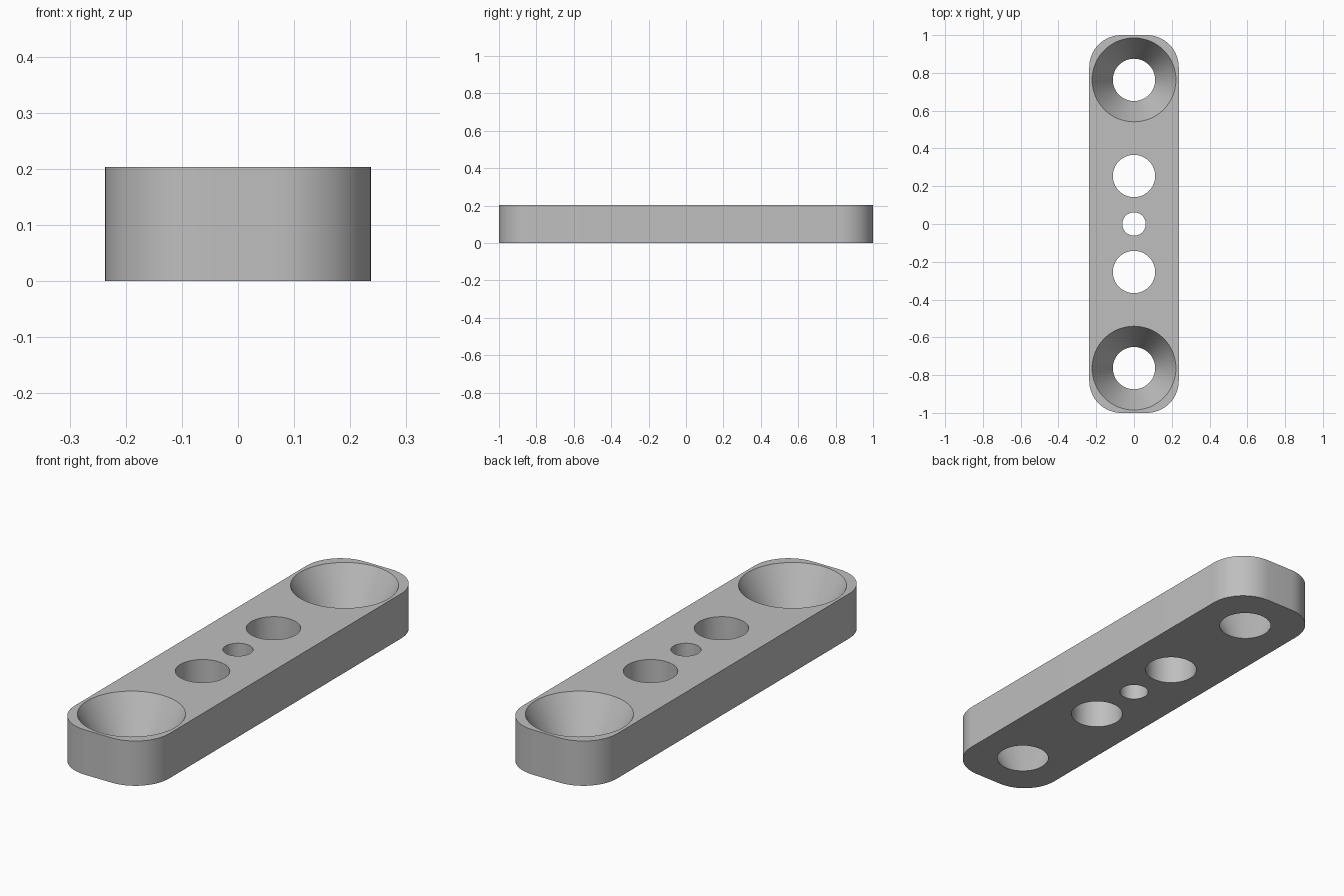
import bpy
import bmesh
from math import cos, sin, pi, radians
from mathutils import Matrix

cube = bpy.data.objects.get("Cube")
if cube:
    bpy.data.objects.remove(cube, do_unlink=True)

HALF_X, HALF_Y, HEIGHT = 0.237, 1.0, 0.203
CORNER, STEPS = 0.17, 16
HOLE_R, SINK_R, PIN_R = 0.112, 0.222, 0.062
OVER = 0.05  # how far cutters reach past the plate

grey = bpy.data.materials.new("plain grey")
grey.use_nodes = True
colour = (0.52, 0.52, 0.52, 1)
grey.diffuse_color = colour
grey.node_tree.nodes["Principled BSDF"].inputs["Base Color"].default_value = colour


def make_object(name, bm):
    bmesh.ops.recalc_face_normals(bm, faces=bm.faces)
    mesh = bpy.data.meshes.new(name)
    bm.to_mesh(mesh)
    bm.free()
    mesh.materials.append(grey)
    obj = bpy.data.objects.new(name, mesh)
    bpy.context.collection.objects.link(obj)
    return obj


def add_cutter(bm, y, bottom_r, top_r):
    # Continue the hole's slope beyond both faces of the plate
    extra = (top_r - bottom_r) * OVER / HEIGHT
    bmesh.ops.create_cone(
        bm, cap_ends=True, segments=64,
        radius1=bottom_r - extra, radius2=top_r + extra,
        depth=HEIGHT + 2 * OVER,
        matrix=Matrix.Translation((0, y, HEIGHT / 2)))


# Rounded bar
bm = bmesh.new()
outline = []
for quarter, (sx, sy) in enumerate(((1, 1), (-1, 1), (-1, -1), (1, -1))):
    for i in range(STEPS + 1):
        a = (quarter + i / STEPS) * pi / 2
        outline.append(bm.verts.new((sx * (HALF_X - CORNER) + CORNER * cos(a),
                                     sy * (HALF_Y - CORNER) + CORNER * sin(a), 0)))
base = bm.faces.new(outline)
top = bmesh.ops.extrude_face_region(bm, geom=[base])["geom"]
bmesh.ops.translate(bm, vec=(0, 0, HEIGHT),
                    verts=[v for v in top if isinstance(v, bmesh.types.BMVert)])
bar = make_object("mounting_bar", bm)

# Countersunk end holes, straight inner holes and the small centre hole
bm = bmesh.new()
for side in (1, -1):
    add_cutter(bm, side * 0.763, HOLE_R, SINK_R)
    add_cutter(bm, side * 0.254, HOLE_R, HOLE_R)
add_cutter(bm, 0, PIN_R, PIN_R)
cutter = make_object("hole_cutter", bm)

# Cut the holes, then smooth the curved walls
cut = bar.modifiers.new("holes", "BOOLEAN")
cut.operation = "DIFFERENCE"
cut.solver = "EXACT"
cut.object = cutter
bpy.ops.object.select_all(action="DESELECT")
bar.select_set(True)
bpy.context.view_layer.objects.active = bar
bpy.ops.object.modifier_apply(modifier=cut.name)
bpy.data.objects.remove(cutter, do_unlink=True)
bpy.ops.object.shade_smooth_by_angle(angle=radians(30))
